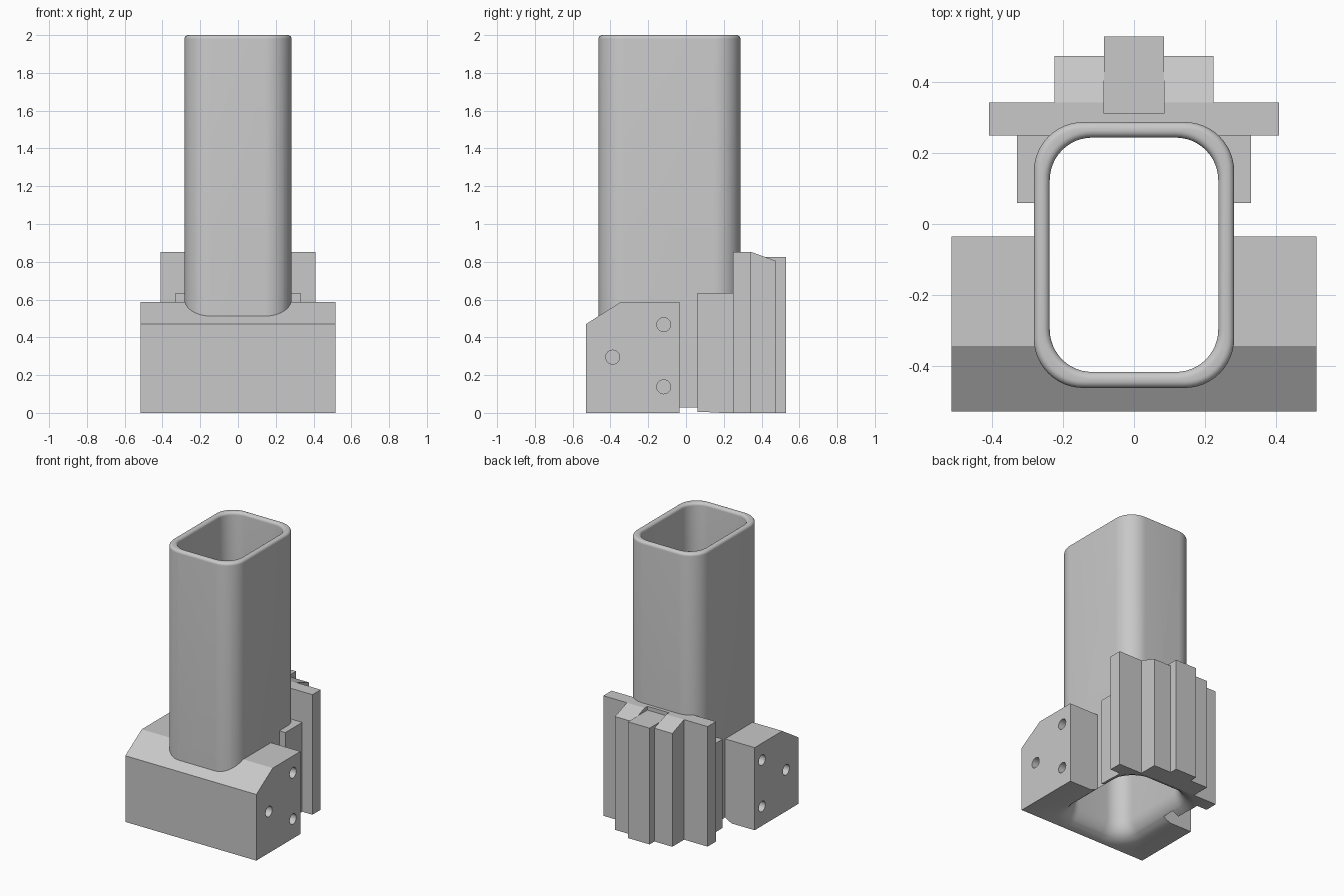
import bpy, bmesh, math
from mathutils import Matrix, Vector

if "Cube" in bpy.data.objects:
    bpy.data.objects.remove(bpy.data.objects["Cube"])

grey = bpy.data.materials.new("plain grey")
grey.use_nodes = True
colour = (0.58, 0.58, 0.58, 1)
grey.diffuse_color = colour
grey.node_tree.nodes["Principled BSDF"].inputs["Base Color"].default_value = colour


def finish(bm, name):
    bmesh.ops.recalc_face_normals(bm, faces=bm.faces)
    mesh = bpy.data.meshes.new(name)
    bm.to_mesh(mesh)
    bm.free()
    mesh.materials.append(grey)
    obj = bpy.data.objects.new(name, mesh)
    bpy.context.collection.objects.link(obj)
    return obj


def rounded_ring(bm, half_x, y0, y1, radius, z, steps=12):
    """One rounded rectangle of vertices at height z."""
    mid, half_y = (y0 + y1) / 2, (y1 - y0) / 2
    ring = []
    for quarter, (sx, sy) in enumerate([(1, 1), (-1, 1), (-1, -1), (1, -1)]):
        for i in range(steps + 1):
            a = (quarter + i / steps) * math.pi / 2
            ring.append(bm.verts.new((sx * (half_x - radius) + radius * math.cos(a),
                                      mid + sy * (half_y - radius) + radius * math.sin(a), z)))
    return ring


def loft(name, half_x, y0, y1, radius, sections):
    """Solid through rounded rectangles; sections are (z, outward offset)."""
    bm = bmesh.new()
    rings = [rounded_ring(bm, half_x + o, y0 - o, y1 + o, radius + o, z) for z, o in sections]
    for low, high in zip(rings, rings[1:]):
        for i in range(len(low)):
            j = (i + 1) % len(low)
            bm.faces.new((low[i], low[j], high[j], high[i]))
    bm.faces.new(rings[0])
    bm.faces.new(rings[-1])
    return finish(bm, name)


def extrude_x(name, half_x, profile):
    """Side profile of (y, z) points pulled across the width."""
    bm = bmesh.new()
    face = bm.faces.new([bm.verts.new((-half_x, y, z)) for y, z in profile])
    moved = bmesh.ops.extrude_face_region(bm, geom=[face])["geom"]
    bmesh.ops.translate(bm, vec=Vector((2 * half_x, 0, 0)),
                        verts=[v for v in moved if isinstance(v, bmesh.types.BMVert)])
    return finish(bm, name)


def box(name, half_x, y0, y1, z0, z1):
    return extrude_x(name, half_x, [(y0, z0), (y1, z0), (y1, z1), (y0, z1)])


def cut(obj, *cutters):
    bpy.context.view_layer.objects.active = obj
    for cutter in cutters:
        mod = obj.modifiers.new("cut", "BOOLEAN")
        mod.operation, mod.solver, mod.object = "DIFFERENCE", "EXACT", cutter
        bpy.ops.object.modifier_apply(modifier=mod.name)


# Tube and its bore, with a rounded rim and a flared mouth below
rim = 0.02
arc = [(rim * math.sin(a), rim * (1 - math.cos(a))) for a in [i * math.pi / 12 for i in range(7)]]
outer = (0.283, -0.463, 0.288, 0.14)
tube = loft("tube", *outer, [(0, 0)] + [(2 - rim + z, -o) for z, o in arc])
core = loft("core_cutter", *outer, [(-0.1, 0), (2.1, 0)])
flare = [(-0.02, 0.13), (0, 0.1), (0.015, 0.065), (0.03, 0.043),
         (0.05, 0.025), (0.08, 0.01), (0.12, 0)]
bore = loft("bore_cutter", 0.238, -0.418, 0.244, 0.12,
            flare + [(2 - rim + z, o) for z, o in arc] + [(2.05, rim)])
cut(tube, bore)

# Front block with a sloped upper edge
block = extrude_x("front_block", 0.515,
                  [(-0.53, 0), (-0.035, 0), (-0.035, 0.587), (-0.345, 0.587), (-0.53, 0.47)])

# Blind holes in both sides of the block
bm = bmesh.new()
for side in (-1, 1):
    for y, z in [(-0.388, 0.295), (-0.118, 0.467), (-0.118, 0.138)]:
        bmesh.ops.create_cone(bm, cap_ends=True, segments=24, radius1=0.037, radius2=0.037, depth=0.3,
                              matrix=Matrix.Translation((side * 0.515, y, z))
                              @ Matrix.Rotation(math.pi / 2, 4, "Y"))
holes = finish(bm, "hole_cutter")
cut(block, core, bore, holes)

# Stepped rear mount
collar = box("rear_collar", 0.33, 0.06, 0.25, 0, 0.635)
plate = box("rear_plate", 0.41, 0.25, 0.343, 0, 0.853)
boss = extrude_x("rear_boss", 0.225, [(0.343, 0), (0.475, 0), (0.475, 0.805), (0.343, 0.853)])
rib = box("rear_rib", 0.085, 0.475, 0.53, 0, 0.826)
cut(collar, core, bore)
cut(plate, core, bore)

# Flat-bottomed notch across plate and boss, and the rib top inside it
notch = box("notch_cutter", 0.085, 0.312, 0.6, 0.826, 1)
cut(plate, notch)
cut(boss, notch)
rib_top = box("rear_rib_top", 0.085, 0.4, 0.475, 0.7, 0.826)

for cutter in (core, bore, holes, notch):
    bpy.data.objects.remove(cutter)

# Smooth the curved walls, keep the edges crisp
for obj in (tube, block, collar, plate):
    bpy.ops.object.select_all(action="DESELECT")
    obj.select_set(True)
    bpy.context.view_layer.objects.active = obj
    bpy.ops.object.shade_smooth_by_angle(angle=math.radians(30))
